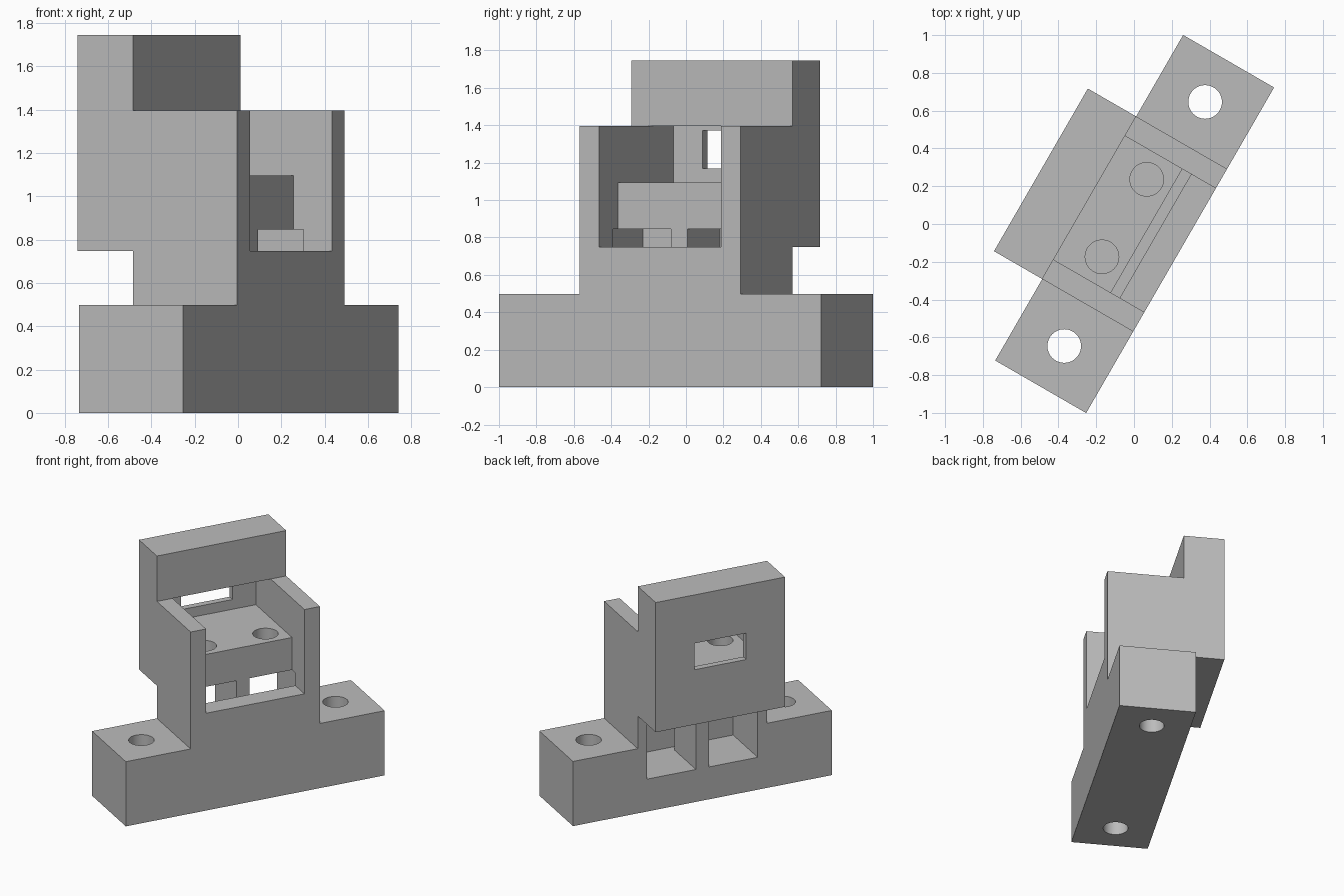
import bpy, bmesh, math
from mathutils import Matrix

if "Cube" in bpy.data.objects:
    bpy.data.objects.remove(bpy.data.objects["Cube"], do_unlink=True)

grey = bpy.data.materials.new("plain_grey")
grey.use_nodes = True
colour = (0.5, 0.5, 0.5, 1)
grey.diffuse_color = colour
grey.node_tree.nodes["Principled BSDF"].inputs["Base Color"].default_value = colour

# Main sizes: x runs along the bracket, y across it
HALF_LEN, HALF_WID, TOWER, CAVITY, POCKET = 0.995, 0.278, 0.497, 0.378, 0.425
SHELF_Y, POCKET_Y, PLATE_Y = -0.073, -0.127, 0.573
BASE_Z, PLATE_Z, WALL_Z, TOP_Z = 0.497, 0.748, 1.396, 1.745


def finish(name, bm):
    bmesh.ops.recalc_face_normals(bm, faces=bm.faces[:])
    mesh = bpy.data.meshes.new(name)
    bm.to_mesh(mesh)
    bm.free()
    mesh.materials.append(grey)
    obj = bpy.data.objects.new(name, mesh)
    bpy.context.collection.objects.link(obj)
    return obj


def prism(name, profile, x0, x1):
    """Extrude a (y, z) profile from x0 to x1."""
    bm = bmesh.new()
    face = bm.faces.new([bm.verts.new((x0, y, z)) for y, z in profile])
    new = bmesh.ops.extrude_face_region(bm, geom=[face])["geom"]
    verts = [v for v in new if isinstance(v, bmesh.types.BMVert)]
    bmesh.ops.translate(bm, verts=verts, vec=(x1 - x0, 0, 0))
    return finish(name, bm)


def box(name, x0, x1, y0, y1, z0, z1):
    return prism(name, [(y0, z0), (y1, z0), (y1, z1), (y0, z1)], x0, x1)


def drill(name, x, y, z0, z1, radius=0.089):
    bm = bmesh.new()
    bmesh.ops.create_cone(bm, cap_ends=True, segments=48, radius1=radius, radius2=radius,
                          depth=z1 - z0, matrix=Matrix.Translation((x, y, (z0 + z1) / 2)))
    return finish(name, bm)


def combine(target, tool, operation):
    tool.hide_render = True
    mod = target.modifiers.new("join", "BOOLEAN")
    mod.operation, mod.solver, mod.object = operation, "EXACT", tool
    bpy.context.view_layer.update()
    mesh = bpy.data.meshes.new_from_object(
        target.evaluated_get(bpy.context.evaluated_depsgraph_get()))
    target.modifiers.clear()
    target.data = mesh
    bpy.data.objects.remove(tool, do_unlink=True)


# Foot bar, and tower with overhanging back plate
bracket = box("bracket_body", -HALF_LEN, HALF_LEN, -HALF_WID, HALF_WID, 0, BASE_Z)
tower = prism("tower", [(-HALF_WID, 0), (HALF_WID, 0), (HALF_WID, PLATE_Z), (PLATE_Y, PLATE_Z),
                        (PLATE_Y, TOP_Z), (HALF_WID, TOP_Z), (HALF_WID, WALL_Z),
                        (-HALF_WID, WALL_Z)], -TOWER, TOWER)
combine(bracket, tower, "UNION")

# Open cavity above the shelf, reaching into the back plate
cavity = prism("cavity", [(-0.4, PLATE_Z), (SHELF_Y, PLATE_Z), (SHELF_Y, 1.095), (0.523, 1.095),
                          (0.523, WALL_Z), (HALF_WID, WALL_Z), (HALF_WID, 1.5), (-0.4, 1.5)],
               -CAVITY, CAVITY)
combine(bracket, cavity, "DIFFERENCE")

# Pockets under the shelf, open at the back, either side of a centre post
for side in (-1, 1):
    x0, x1 = sorted((side * 0.05, side * POCKET))
    pocket = prism("pocket", [(POCKET_Y, 0.249), (0.4, 0.249), (0.4, PLATE_Z),
                              (HALF_WID, PLATE_Z), (HALF_WID, 0.846), (POCKET_Y, 0.846)], x0, x1)
    combine(bracket, pocket, "DIFFERENCE")
slot = box("slot", -0.2, 0.2, POCKET_Y, SHELF_Y, 0.249, 0.846)
combine(bracket, slot, "DIFFERENCE")

# Window through the back plate
combine(bracket, box("window", -0.199, 0.199, 0.45, 0.7, 1.17, 1.373), "DIFFERENCE")

# Shelf holes and foot holes
for side in (-1, 1):
    combine(bracket, drill("shelf_hole", side * 0.237, 0.063, 0.7, 1.2), "DIFFERENCE")
    combine(bracket, drill("foot_hole", side * 0.746, 0, -0.1, 0.6), "DIFFERENCE")

# Turn the bracket on its stand and centre it
bracket.data.transform(Matrix.Translation((0.0035, 0, 0)) @ Matrix.Rotation(math.radians(60), 4, "Z"))
bpy.ops.object.select_all(action="DESELECT")
bracket.select_set(True)
bpy.context.view_layer.objects.active = bracket
bpy.ops.object.shade_smooth_by_angle(angle=math.radians(30))
